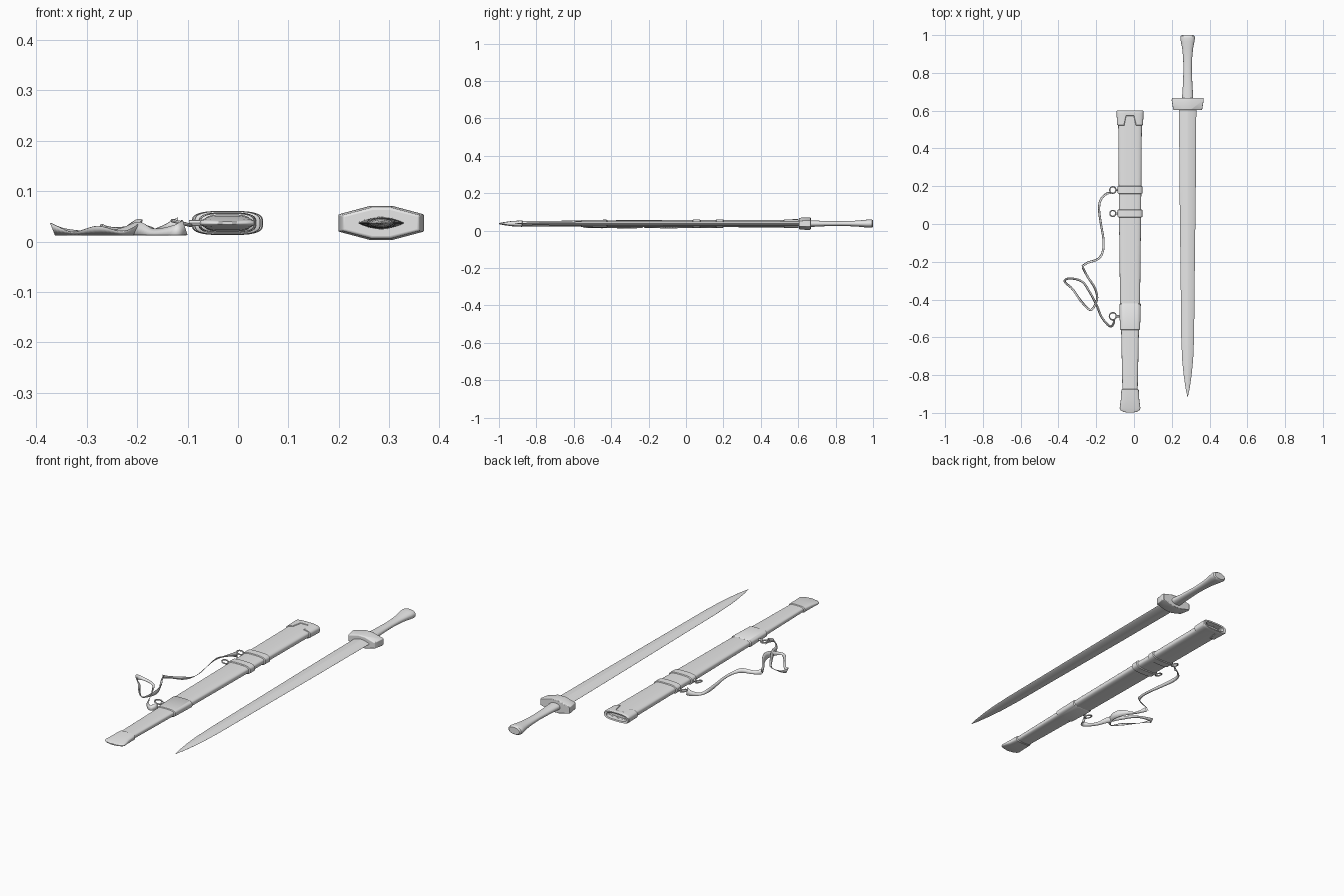
import bpy, bmesh, math
from mathutils import Vector

cube = bpy.data.objects.get("Cube")
if cube:
    bpy.data.objects.remove(cube, do_unlink=True)

grey = bpy.data.materials.new("plain grey")
grey.use_nodes = True
grey.diffuse_color = (0.8, 0.8, 0.8, 1)
grey.node_tree.nodes["Principled BSDF"].inputs["Base Color"].default_value = (0.8, 0.8, 0.8, 1)

SWORD_X, SHEATH_X, MID_Z = 0.284, -0.021, 0.037


def finish(name, bm, angle=35):
    bmesh.ops.recalc_face_normals(bm, faces=bm.faces)
    mesh = bpy.data.meshes.new(name)
    bm.to_mesh(mesh)
    bm.free()
    mesh.materials.append(grey)
    obj = bpy.data.objects.new(name, mesh)
    bpy.context.collection.objects.link(obj)
    bpy.ops.object.select_all(action='DESELECT')
    obj.select_set(True)
    bpy.context.view_layer.objects.active = obj
    bpy.ops.object.shade_smooth_by_angle(angle=math.radians(angle))
    return obj


def oval(power, count=40):
    """Unit superellipse: 2 is round, higher is boxier, lower is sharper."""
    points = []
    for i in range(count):
        a = math.tau * i / count
        c, s = math.cos(a), math.sin(a)
        points.append((math.copysign(abs(c) ** (2 / power), c),
                       math.copysign(abs(s) ** (2 / power), s)))
    return points


def loft(name, x, sections, outline, angle=35, arch=0):
    """Skin an outline along y; sections are (y, half width, half thickness)."""
    bm = bmesh.new()
    rings = []
    for n, (y, w, t) in enumerate(sections):
        ring = []
        for u, v in outline:
            lift = arch if n < 2 and abs(u) < 0.42 else 0
            ring.append(bm.verts.new((x + u * w, y + lift, MID_Z + v * t)))
        rings.append(ring)
    count = len(outline)
    for a, b in zip(rings, rings[1:]):
        for i in range(count):
            j = (i + 1) % count
            bm.faces.new((a[i], a[j], b[j], b[i]))
    bm.faces.new(rings[0])
    bm.faces.new(rings[-1])
    return finish(name, bm, angle)


# Sword
loft("blade", SWORD_X, [(0.63, 0.046, 0.013), (0.2, 0.043, 0.012), (-0.3, 0.037, 0.011),
                        (-0.6, 0.034, 0.010), (-0.72, 0.029, 0.009), (-0.8, 0.021, 0.007),
                        (-0.87, 0.011, 0.004), (-0.915, 0.001, 0.001)], oval(1.4))
loft("grip", SWORD_X, [(0.64, 0.031, 0.018), (0.68, 0.029, 0.017), (0.74, 0.025, 0.014),
                       (0.82, 0.022, 0.013), (0.88, 0.024, 0.014), (0.93, 0.029, 0.017),
                       (0.965, 0.036, 0.021), (0.985, 0.039, 0.022), (0.995, 0.037, 0.021),
                       (1.0, 0.030, 0.017)], oval(2.2))
hexagon = [(1, -0.5), (1, 0.5), (0.25, 1), (-0.25, 1), (-1, 0.5), (-1, -0.5), (-0.25, -1), (0.25, -1)]
guard = loft("guard", SWORD_X, [(0.603, 0.074, 0.028), (0.607, 0.077, 0.031), (0.655, 0.085, 0.034),
                                (0.667, 0.083, 0.032)], hexagon, 30)
bevel = guard.modifiers.new("soft edges", 'BEVEL')
bevel.width, bevel.segments = 0.006, 3

# Scabbard, with a hollow mouth
boxy = oval(3.2)
loft("scabbard_body", SHEATH_X, [(-0.9, 0.040, 0.014), (-0.56, 0.047, 0.016), (-0.4, 0.053, 0.018),
                                 (0.1, 0.059, 0.019), (0.58, 0.063, 0.020), (0.58, 0.053, 0.014),
                                 (0.35, 0.050, 0.012)], boxy)
loft("scabbard_throat", SHEATH_X, [(0.522, 0.062, 0.019), (0.524, 0.069, 0.023), (0.585, 0.071, 0.024),
                                   (0.598, 0.071, 0.024), (0.602, 0.068, 0.022), (0.6, 0.056, 0.015),
                                   (0.57, 0.054, 0.014)], boxy, 35, 0.05)
loft("scabbard_sleeve", SHEATH_X, [(-0.562, 0.046, 0.015), (-0.558, 0.053, 0.019), (-0.425, 0.057, 0.021),
                                   (-0.42, 0.052, 0.018)], boxy)
loft("scabbard_tip", SHEATH_X, [(-0.873, 0.040, 0.014), (-0.877, 0.046, 0.017), (-0.93, 0.049, 0.014),
                                (-0.975, 0.055, 0.008), (-0.985, 0.051, 0.006), (-0.994, 0.037, 0.004),
                                (-0.999, 0.012, 0.003)], boxy)
for name, y in (("upper_band", 0.18), ("lower_band", 0.056)):
    loft(name, SHEATH_X, [(y - 0.021, 0.059, 0.019), (y - 0.018, 0.065, 0.023),
                          (y + 0.018, 0.066, 0.023), (y + 0.021, 0.060, 0.019)], boxy)

# Hanging rings, each on a short lug
for name, y, radius in (("upper", 0.18, 0.017), ("middle", 0.056, 0.016), ("lower", -0.488, 0.019)):
    bpy.ops.mesh.primitive_torus_add(major_radius=radius, minor_radius=0.0035, major_segments=24,
                                     minor_segments=8, location=(-0.112, y, MID_Z),
                                     rotation=(0, 0.25, 0))
    ring = bpy.context.object
    ring.name = name + "_ring"
    ring.data.materials.append(grey)
    bpy.ops.object.shade_smooth_by_angle()
    bpy.ops.mesh.primitive_cylinder_add(vertices=12, radius=0.006, depth=0.028,
                                        location=(-0.083, y, MID_Z), rotation=(0, math.pi / 2, 0))
    lug = bpy.context.object
    lug.name = name + "_lug"
    lug.data.materials.append(grey)
    bpy.ops.object.shade_smooth_by_angle()


def ribbon(name, path):
    """Thin strip standing on edge; path points are (x, y, height)."""
    points = [Vector(p) for p in path]
    points = [points[0]] + points + [points[-1]]
    smooth = []
    for a, b, c, d in zip(points, points[1:], points[2:], points[3:]):
        for k in range(6):
            t = k / 6
            smooth.append(0.5 * (2 * b + (c - a) * t + (2 * a - 5 * b + 4 * c - d) * t ** 2
                                 + (3 * b - a - 3 * c + d) * t ** 3))
    smooth.append(points[-1])
    bm = bmesh.new()
    edges = []
    for i, p in enumerate(smooth):
        along = smooth[min(i + 1, len(smooth) - 1)] - smooth[max(i - 1, 0)]
        side = Vector((-along.y, along.x, 0)).normalized() * 0.005
        foot = Vector((p.x, p.y, 0.013))
        edges.append((bm.verts.new(foot - side),
                      bm.verts.new(foot + side + Vector((0, 0, max(p.z, 0.002))))))
    for a, b in zip(edges, edges[1:]):
        bm.faces.new((a[0], b[0], b[1], a[1]))
    obj = finish(name, bm, 60)
    solid = obj.modifiers.new("thickness", 'SOLIDIFY')
    solid.thickness, solid.offset = 0.002, 0


ribbon("long_ribbon", [(-0.12, 0.165, 0.035), (-0.145, 0.16, 0.022), (-0.175, 0.13, 0.01), (-0.185, 0.08, 0.015),
                       (-0.175, 0, 0.012), (-0.162, -0.08, 0.008), (-0.165, -0.145, 0.01),
                       (-0.19, -0.185, 0.02), (-0.245, -0.205, 0.015), (-0.275, -0.225, 0.022)])
ribbon("looped_ribbon", [(-0.272, -0.23, 0.022), (-0.245, -0.28, 0.006), (-0.207, -0.34, 0.03),
                         (-0.196, -0.4, 0.028), (-0.228, -0.455, 0.008), (-0.275, -0.415, 0.018),
                         (-0.325, -0.345, 0.006), (-0.367, -0.305, 0.024), (-0.34, -0.288, 0.012),
                         (-0.275, -0.305, 0.006), (-0.235, -0.36, 0.014), (-0.2, -0.425, 0.026),
                         (-0.17, -0.495, 0.012), (-0.127, -0.542, 0.02), (-0.107, -0.525, 0.028),
                         (-0.108, -0.505, 0.03)])
